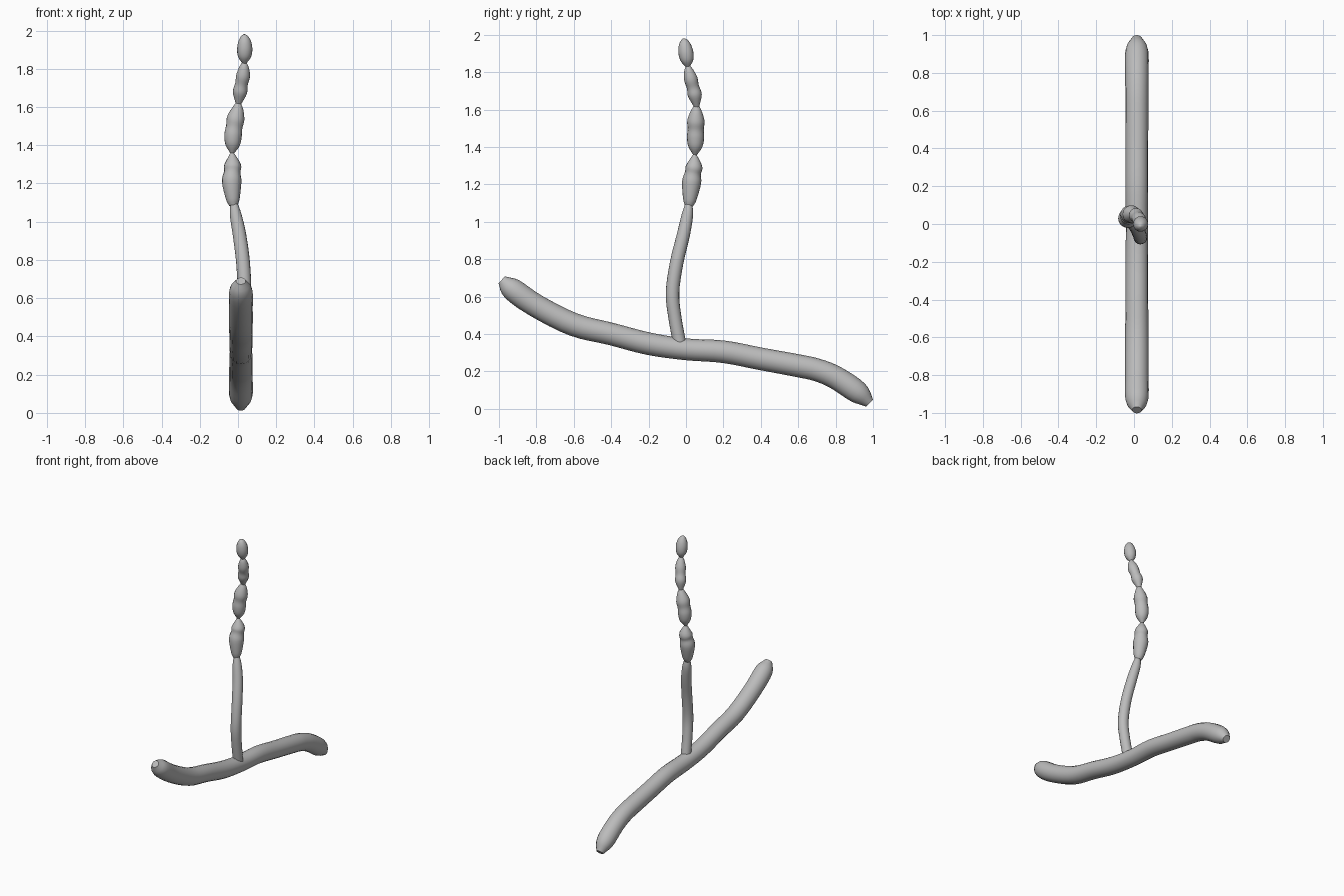
import bpy, bmesh, math
from mathutils import Vector

cube = bpy.data.objects.get("Cube")
if cube:
    bpy.data.objects.remove(cube, do_unlink=True)

grey = bpy.data.materials.new("plain grey")
grey.use_nodes = True
colour = (0.5, 0.5, 0.5, 1)
grey.diffuse_color = colour
grey.node_tree.nodes["Principled BSDF"].inputs["Base Color"].default_value = colour


def smooth_path(points, steps):
    """Catmull-Rom interpolation of (x, y, z, radius) points."""
    pts = [Vector(p) for p in points]
    pts = [2 * pts[0] - pts[1]] + pts + [2 * pts[-1] - pts[-2]]
    out = []
    for a, b, c, d in zip(pts, pts[1:], pts[2:], pts[3:]):
        for i in range(steps):
            t = i / steps
            out.append(b + (c - a) * t / 2 + (2 * a - 5 * b + 4 * c - d) * t * t / 2
                       + (3 * b - a - 3 * c + d) * t ** 3 / 2)
    return out + [pts[-2]]


def tube(name, points, steps=4, sides=16):
    """Sweep a ring of varying radius along a smooth path."""
    path = smooth_path(points, steps)
    centres = [p.to_3d() for p in path]
    bm = bmesh.new()
    rings = []
    for i, c in enumerate(centres):
        along = (centres[min(i + 1, len(path) - 1)] - centres[max(i - 1, 0)]).normalized()
        u = (Vector((1, 0, 0)) - along * along.x).normalized()
        v = along.cross(u)
        r = max(path[i][3], 0.004)
        rings.append([bm.verts.new(c + r * (u * math.cos(a) + v * math.sin(a)))
                      for a in (2 * math.pi * k / sides for k in range(sides))])
    for low, high in zip(rings, rings[1:]):
        for k in range(sides):
            n = (k + 1) % sides
            bm.faces.new((low[k], low[n], high[n], high[k]))
    bm.faces.new(rings[0][::-1])
    bm.faces.new(rings[-1])
    bmesh.ops.recalc_face_normals(bm, faces=bm.faces)
    mesh = bpy.data.meshes.new(name)
    bm.to_mesh(mesh)
    bm.free()
    mesh.materials.append(grey)
    obj = bpy.data.objects.new(name, mesh)
    bpy.context.collection.objects.link(obj)
    bpy.ops.object.select_all(action='DESELECT')
    obj.select_set(True)
    bpy.context.view_layer.objects.active = obj
    bpy.ops.object.shade_smooth_by_angle(angle=math.radians(50))
    return obj


# Long sloping branch with blunt tapered ends
branch = [(-0.985, 0.69, 0.025), (-0.93, 0.64, 0.06), (-0.8, 0.55, 0.062),
          (-0.6, 0.45, 0.062), (-0.4, 0.40, 0.06), (-0.2, 0.348, 0.06),
          (0, 0.318, 0.058), (0.2, 0.305, 0.06), (0.4, 0.267, 0.06),
          (0.6, 0.23, 0.061), (0.7, 0.208, 0.061), (0.8, 0.167, 0.062),
          (0.92, 0.087, 0.06), (0.982, 0.03, 0.026)]
tube("branch", [(0.015, y, z, r) for y, z, r in branch])

# Thin curved stem
tube("stem", [(0.025, -0.03, 0.33, 0.035), (0.03, -0.058, 0.48, 0.035),
              (0.034, -0.072, 0.62, 0.036), (0.027, -0.05, 0.78, 0.036),
              (0.008, -0.014, 0.93, 0.035), (-0.013, 0.008, 1.04, 0.03),
              (-0.023, 0.016, 1.11, 0.015)])

# Chain of buds, each pinched at the ends
buds = {
    "bud_1": [(-0.024, 0.015, 1.085, 0.022), (-0.027, 0.02, 1.12, 0.036),
              (-0.033, 0.03, 1.21, 0.051), (-0.03, 0.037, 1.26, 0.043),
              (-0.028, 0.044, 1.3, 0.043), (-0.031, 0.047, 1.365, 0.006)],
    "bud_2": [(-0.031, 0.048, 1.355, 0.008), (-0.028, 0.05, 1.4, 0.037),
              (-0.026, 0.051, 1.45, 0.046), (-0.02, 0.052, 1.495, 0.043),
              (-0.012, 0.053, 1.54, 0.046), (-0.002, 0.055, 1.59, 0.03),
              (0.002, 0.056, 1.63, 0.008)],
    "bud_3": [(0.002, 0.057, 1.615, 0.014), (0.01, 0.048, 1.675, 0.037),
              (0.018, 0.037, 1.72, 0.033), (0.027, 0.025, 1.765, 0.036),
              (0.032, 0.014, 1.81, 0.024), (0.033, 0.01, 1.84, 0.007)],
    "bud_4": [(0.033, 0.01, 1.825, 0.008), (0.034, 0.006, 1.86, 0.033),
              (0.035, 0, 1.9, 0.04), (0.035, -0.006, 1.94, 0.034),
              (0.034, -0.01, 1.968, 0.02), (0.034, -0.012, 1.98, 0.005)],
}
for name, points in buds.items():
    tube(name, points)
